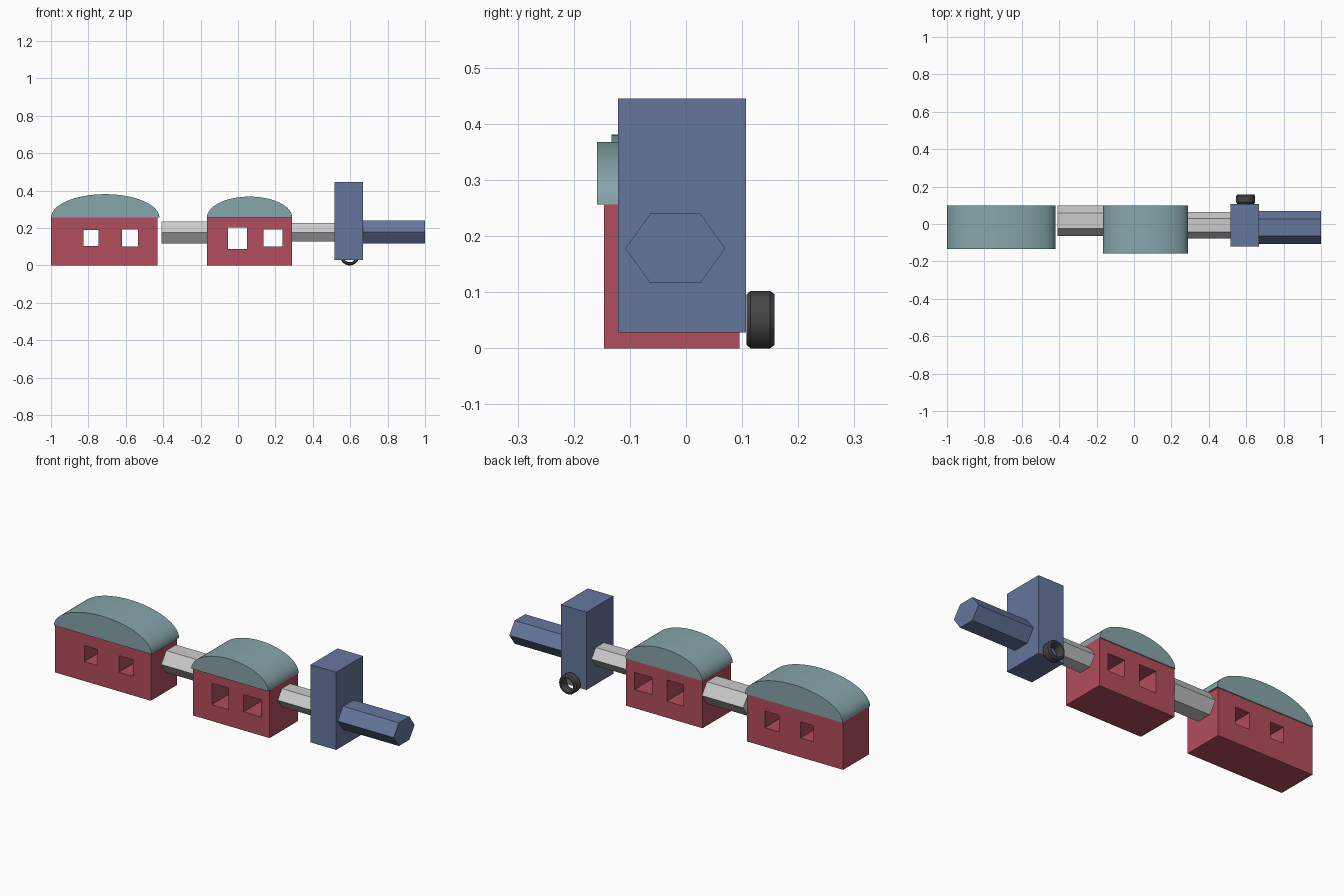
import bpy, bmesh
from math import cos, sin, pi

if "Cube" in bpy.data.objects:
    bpy.data.objects.remove(bpy.data.objects["Cube"])


def material(name, rgb):
    m = bpy.data.materials.new(name)
    m.diffuse_color = (*rgb, 1)
    m.use_nodes = True
    m.node_tree.nodes["Principled BSDF"].inputs["Base Color"].default_value = m.diffuse_color
    return m


RED = material("red", (0.45, 0.075, 0.11))
TEAL = material("teal", (0.24, 0.38, 0.40))
BLUE = material("blue", (0.13, 0.18, 0.34))
DARK = material("dark", (0.06, 0.06, 0.06))


def finish(name, bm, mat=None):
    bmesh.ops.recalc_face_normals(bm, faces=bm.faces)
    mesh = bpy.data.meshes.new(name)
    bm.to_mesh(mesh)
    bm.free()
    ob = bpy.data.objects.new(name, mesh)
    bpy.context.collection.objects.link(ob)
    if mat:
        mesh.materials.append(mat)
    return ob


def smooth(ob, angle):
    bpy.ops.object.select_all(action='DESELECT')
    ob.select_set(True)
    bpy.context.view_layer.objects.active = ob
    bpy.ops.object.shade_smooth_by_angle(angle=angle)


def box(name, x, y, z, mat=None):
    bm = bmesh.new()
    bmesh.ops.create_cube(bm, size=1)
    for v in bm.verts:
        v.co = [lo + (c + 0.5) * (hi - lo) for c, (lo, hi) in zip(v.co, (x, y, z))]
    return finish(name, bm, mat)


def prism(name, points, offset, mat=None):
    """Extrude a closed outline along one vector."""
    bm = bmesh.new()
    face = bm.faces.new([bm.verts.new(p) for p in points])
    geom = bmesh.ops.extrude_face_region(bm, geom=[face], use_keep_orig=True)["geom"]
    bmesh.ops.translate(bm, vec=offset,
                        verts=[g for g in geom if isinstance(g, bmesh.types.BMVert)])
    return finish(name, bm, mat)


def hex_bar(name, x, y, z, mat=None):
    cy, ry = (y[0] + y[1]) / 2, (y[1] - y[0]) / 2
    cz, rz = (z[0] + z[1]) / 2, (z[1] - z[0]) / 2 / sin(pi / 3)
    pts = [(x[0], cy + ry * cos(i * pi / 3), cz + rz * sin(i * pi / 3)) for i in range(6)]
    return prism(name, pts, (x[1] - x[0], 0, 0), mat)


def carriage(name, x, y, height, windows, roof_x, roof_y, roof_top):
    # Body with window openings cut right through
    body = box(name + "_body", x, y, (0, height), RED)
    for wx, wz in windows:
        cutter = box("window_cutter", wx, (-0.4, 0.4), wz)
        cutter.hide_render = True
        mod = body.modifiers.new("window", 'BOOLEAN')
        mod.operation, mod.object, mod.solver = 'DIFFERENCE', cutter, 'EXACT'
        bpy.context.view_layer.objects.active = body
        bpy.ops.object.modifier_apply(modifier=mod.name)
        bpy.data.objects.remove(cutter)
    # Arched roof: half ellipse
    cx, rx = (roof_x[0] + roof_x[1]) / 2, (roof_x[1] - roof_x[0]) / 2
    pts = [(cx + rx * cos(i * pi / 32), roof_y[0],
            height + (roof_top - height) * sin(i * pi / 32)) for i in range(33)]
    roof = prism(name + "_roof", pts, (0, roof_y[1] - roof_y[0], 0), TEAL)
    smooth(roof, 0.6)


carriage("rear_carriage", (-1.0, -0.43), (-0.125, 0.095), 0.255,
         [((-0.825, -0.747), (0.104, 0.19)), ((-0.62, -0.535), (0.102, 0.191))],
         (-1.0, -0.42), (-0.133, 0.1), 0.381)
carriage("front_carriage", (-0.165, 0.29), (-0.146, 0.095), 0.256,
         [((-0.053, 0.047), (0.088, 0.203)), ((0.136, 0.238), (0.1, 0.192))],
         (-0.166, 0.29), (-0.159, 0.1), 0.368)

# Couplings between the vehicles
hex_bar("rear_coupling", (-0.41, -0.165), (-0.065, 0.1), (0.118, 0.236))
hex_bar("front_coupling", (0.29, 0.516), (-0.077, 0.064), (0.128, 0.226))

# Engine: upright cab and hexagonal boiler
box("engine_cab", (0.516, 0.668), (-0.121, 0.107), (0.028, 0.445), BLUE)
hex_bar("engine_boiler", (0.668, 1.0), (-0.108, 0.07), (0.116, 0.24), BLUE)

# Wheel: open chamfered ring on the back of the cab
profile = [(0.034, 0.115), (0.037, 0.108), (0.045, 0.108), (0.051, 0.115),
           (0.051, 0.15), (0.045, 0.158), (0.037, 0.158), (0.034, 0.15)]
bm = bmesh.new()
N = 28
rings = [[bm.verts.new((0.597 + r * cos(2 * pi * i / N), y, 0.051 + r * sin(2 * pi * i / N)))
          for r, y in profile] for i in range(N)]
for i in range(N):
    a, b = rings[i], rings[(i + 1) % N]
    for j in range(len(profile)):
        k = (j + 1) % len(profile)
        bm.faces.new((a[j], a[k], b[k], b[j]))
smooth(finish("wheel", bm, DARK), 0.5)
